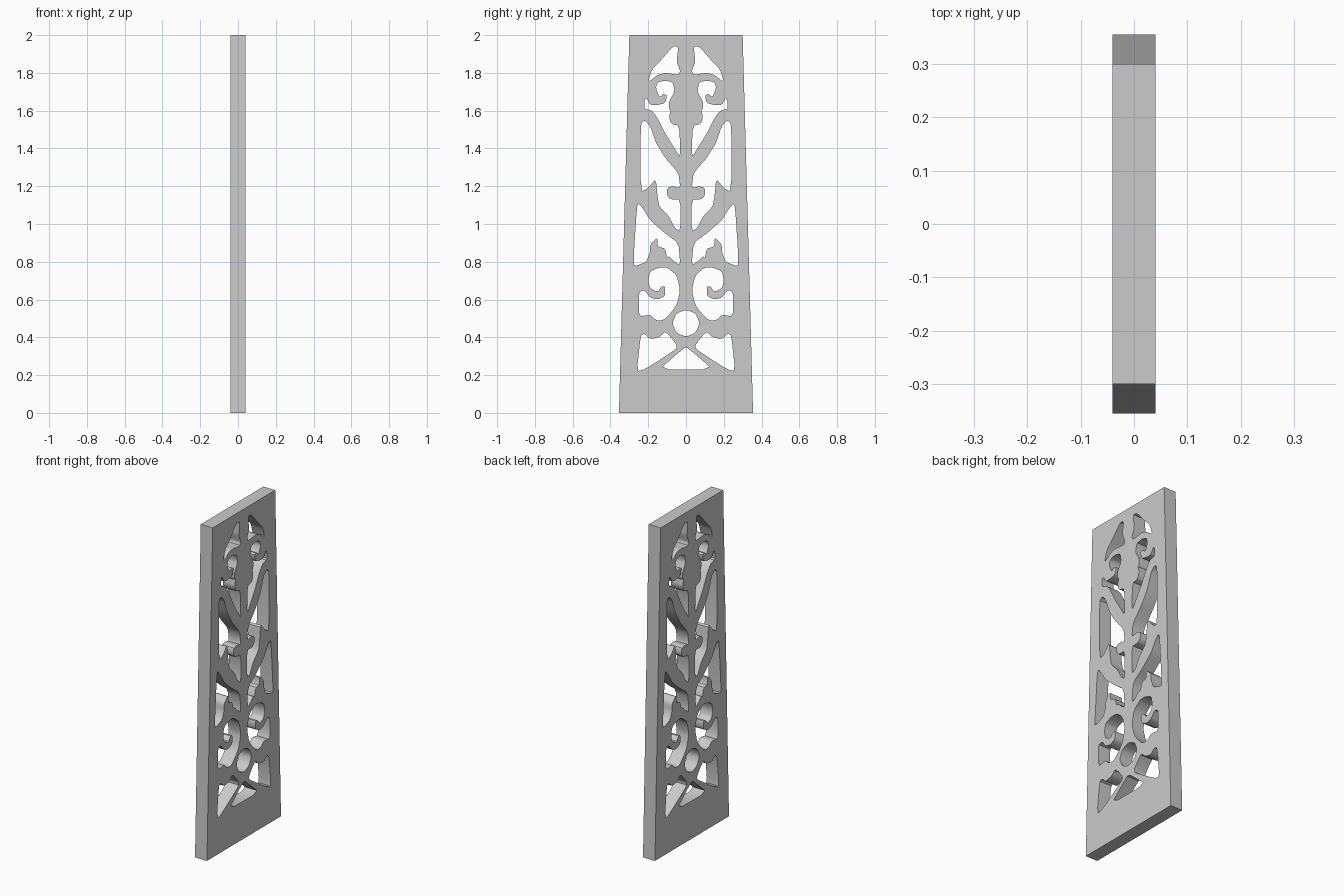
import bpy
import math
from mathutils import Matrix, Vector

default_cube = bpy.data.objects.get("Cube")
if default_cube:
    bpy.data.objects.remove(default_cube, do_unlink=True)

HALF_THICKNESS = 0.04
HUNDREDTH = 0.01
CORNER_CUT = 0.18

# Outlines are (sideways, height) pairs in hundredths of a unit
board = [(-35.5, 0), (35.5, 0), (30, 200), (-30, 200)]

# Openings on one half of the board, mirrored onto the other half
top_petal = [(4, 194), (7, 194), (13, 187), (18, 182), (20, 175), (15, 179),
             (11, 180), (4, 179), (3, 181), (5, 186)]

upper_scroll = [(16, 172), (15, 175), (11, 176), (7, 175), (6, 170), (9, 165),
                (9, 161), (8, 160), (9, 157), (8, 153), (3.5, 152), (3, 135),
                (6, 140), (11, 148), (15, 156), (18, 160), (22, 161),
                (22, 165), (21, 167), (19, 163), (15, 163), (11, 164),
                (10, 168), (12, 169), (14, 167)]

tall_leaf = [(24, 153), (22, 155), (19, 152), (16, 143), (11, 135), (4, 127),
             (3, 119), (7, 120), (10, 119), (10, 115), (8, 113), (3, 113),
             (3, 96), (6, 98), (9, 104), (14, 109), (15, 114), (16, 124),
             (20, 119), (24, 117)]

middle_leaf = [(26, 109), (25, 111), (22, 107), (19, 102), (11, 95), (4, 90),
               (3, 78), (6, 80), (9, 83), (10, 82), (11, 87), (15, 88),
               (15, 93), (19, 89), (19, 85), (21, 80), (26, 78), (28, 78)]

lower_scroll = [(20, 70), (19, 75), (14, 77), (10, 77), (5, 73), (3, 65),
                (5, 57), (8, 53), (12, 49), (16, 49), (19, 52), (25, 51),
                (25, 64), (22, 65), (19, 61), (15, 60), (11, 62), (11, 67),
                (13, 67), (15, 64), (19, 66)]

foot_leaf = [(24, 41), (22, 42), (19, 39), (14, 40), (11, 43), (8, 40),
             (5, 36), (5, 34), (14, 28), (22, 23), (26, 22)]

# Openings on the centre line
foot_triangle = [(-14, 23), (-5, 31), (0, 35), (5, 31), (14, 23)]
rosette = [(7.2 * math.cos(math.tau * i / 8), 47.5 + 7.2 * math.sin(math.tau * i / 8))
           for i in range(8)]


def soften(outline):
    """Trim every corner of a closed outline."""
    result = []
    for index, point in enumerate(outline):
        corner = Vector(point)
        before = Vector(outline[index - 1])
        after = Vector(outline[(index + 1) % len(outline)])
        result.append(corner.lerp(before, CORNER_CUT))
        result.append(corner.lerp(after, CORNER_CUT))
    return result


def mirrored(outline):
    return [(-side, height) for side, height in reversed(outline)]


def add_outline(curve, outline):
    spline = curve.splines.new("POLY")
    spline.points.add(len(outline) - 1)
    for target, (side, height) in zip(spline.points, outline):
        target.co = (side * HUNDREDTH, height * HUNDREDTH, 0, 1)
    spline.use_cyclic_u = True


# Pierced board: one filled profile with all openings, extruded both ways
profile = bpy.data.curves.new("pierced_panel", "CURVE")
profile.dimensions = "2D"
profile.fill_mode = "BOTH"
profile.extrude = HALF_THICKNESS

add_outline(profile, board)
for opening in (top_petal, upper_scroll, tall_leaf, middle_leaf, lower_scroll, foot_leaf):
    add_outline(profile, soften(opening))
    add_outline(profile, soften(mirrored(opening)))
for opening in (foot_triangle, rosette):
    add_outline(profile, soften(opening))

panel = bpy.data.objects.new("pierced_panel", profile)
bpy.context.collection.objects.link(panel)

# Turn the flat profile into a mesh standing upright, facing sideways
bpy.ops.object.select_all(action="DESELECT")
panel.select_set(True)
bpy.context.view_layer.objects.active = panel
bpy.ops.object.convert(target="MESH")
panel = bpy.context.view_layer.objects.active
panel.data.transform(Matrix(((0, 0, 1, 0), (1, 0, 0, 0), (0, 1, 0, 0), (0, 0, 0, 1))))

# Join the rims to the faces so the solid is closed
bpy.ops.object.mode_set(mode="EDIT")
bpy.ops.mesh.select_all(action="SELECT")
bpy.ops.mesh.remove_doubles(threshold=0.0001)
bpy.ops.mesh.normals_make_consistent(inside=False)
bpy.ops.object.mode_set(mode="OBJECT")
bpy.ops.object.shade_smooth_by_angle(angle=math.radians(35))

# Plain grey finish
grey = bpy.data.materials.new("light_grey")
grey.use_nodes = True
colour = (0.6, 0.6, 0.6, 1)
grey.diffuse_color = colour
grey.node_tree.nodes["Principled BSDF"].inputs["Base Color"].default_value = colour
panel.data.materials.clear()
panel.data.materials.append(grey)
